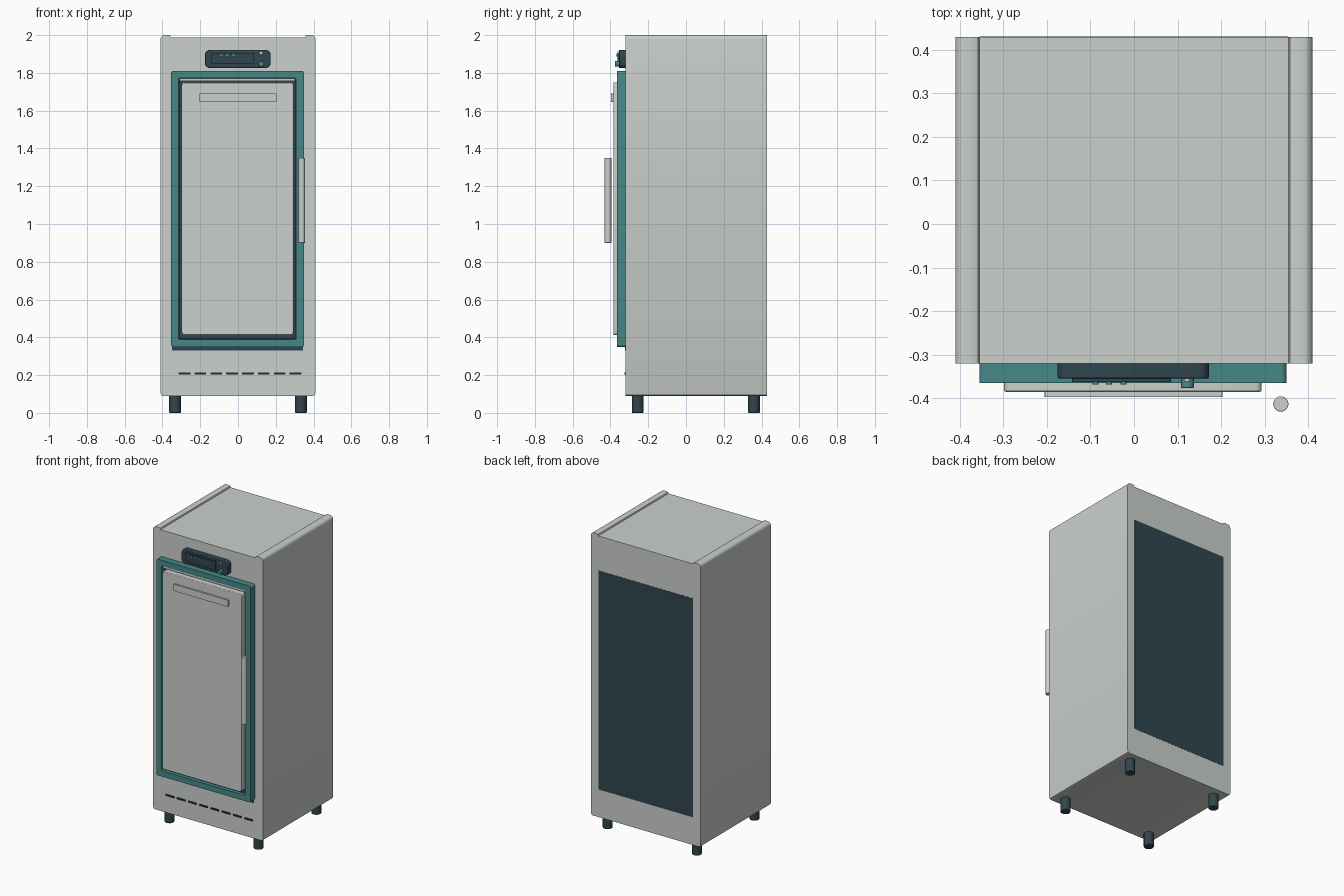
import bpy, bmesh, math

if "Cube" in bpy.data.objects:
    bpy.data.objects.remove(bpy.data.objects["Cube"])


def material(name, rgb):
    m = bpy.data.materials.new(name)
    m.diffuse_color = (*rgb, 1)
    m.use_nodes = True
    m.node_tree.nodes["Principled BSDF"].inputs["Base Color"].default_value = m.diffuse_color
    return m


STEEL = material("light_grey", (0.60, 0.635, 0.61))
TEAL = material("teal", (0.062, 0.245, 0.25))
DARK = material("dark_slate", (0.030, 0.060, 0.078))
BLACK = material("deep_slate", (0.014, 0.026, 0.034))


def finish(bm, name, mat, bevel=0.0):
    bmesh.ops.recalc_face_normals(bm, faces=bm.faces[:])
    me = bpy.data.meshes.new(name)
    bm.to_mesh(me)
    bm.free()
    ob = bpy.data.objects.new(name, me)
    bpy.context.collection.objects.link(ob)
    me.materials.append(mat)
    if bevel:
        mod = ob.modifiers.new("edge_round", 'BEVEL')
        mod.width, mod.segments, mod.limit_method = bevel, 2, 'ANGLE'
        mod.angle_limit = math.radians(50)
    bpy.ops.object.select_all(action='DESELECT')
    ob.select_set(True)
    bpy.context.view_layer.objects.active = ob
    bpy.ops.object.shade_smooth_by_angle(angle=math.radians(35))
    return ob


def rounded_rect(x0, x1, z0, z1, r, n=5):
    """Outline in the xz plane with round corners."""
    pts = []
    for cx, cz, start in ((x1 - r, z1 - r, 0), (x0 + r, z1 - r, 90),
                          (x0 + r, z0 + r, 180), (x1 - r, z0 + r, 270)):
        for i in range(n + 1):
            a = math.radians(start + 90 * i / n)
            pts.append((cx + r * math.cos(a), cz + r * math.sin(a)))
    return pts


def extrude_y(name, pts, y0, y1, mat, bevel=0.0, hole=None):
    """Prism along y from an xz outline, optionally with a matching hole."""
    bm = bmesh.new()

    def ring(outline, y):
        return [bm.verts.new((x, y, z)) for x, z in outline]

    def bridge(a, b):
        for i in range(len(a)):
            j = (i + 1) % len(a)
            bm.faces.new((a[i], a[j], b[j], b[i]))

    f, b = ring(pts, y0), ring(pts, y1)
    bridge(f, b)
    if hole:
        hf, hb = ring(hole, y0), ring(hole, y1)
        bridge(hf, hb)
        bridge(f, hf)
        bridge(b, hb)
    else:
        bm.faces.new(f)
        bm.faces.new(b)
    return finish(bm, name, mat, bevel)


def plate(name, x0, x1, z0, z1, y0, y1, mat, r=0.002, bevel=0.0, n=4):
    return extrude_y(name, rounded_rect(x0, x1, z0, z1, r, n), y0, y1, mat, bevel)


def cylinder(name, loc, r, depth, mat, axis='Z', bevel=0.0, seg=24):
    bm = bmesh.new()
    bmesh.ops.create_cone(bm, cap_ends=True, segments=seg, radius1=r, radius2=r, depth=depth)
    ob = finish(bm, name, mat, bevel)
    ob.location = loc
    if axis == 'Y':
        ob.rotation_euler.x = math.pi / 2
    return ob


# Cabinet: rounded corners, top sunk slightly between two side rails
right = [(0.395, 0.09), (0.406, 0.094), (0.41, 0.105)]
right += [(0.388 + 0.022 * math.cos(a), 1.978 + 0.022 * math.sin(a))
          for a in (math.radians(15 * i) for i in range(7))]
right += [(0.364, 2.0), (0.358, 1.997), (0.355, 1.988)]
outline = right + [(-x, z) for x, z in reversed(right)]
extrude_y("cabinet", outline, -0.32, 0.429, STEEL)

# Back panel
plate("back_panel", -0.354, 0.354, 0.277, 1.755, 0.425, 0.43, DARK)

# Door: dark recess, teal frame, inner trim and front panel
plate("door_recess", -0.35, 0.345, 0.33, 1.80, -0.324, -0.31, DARK)
extrude_y("door_frame", rounded_rect(-0.355, 0.35, 0.35, 1.81, 0.012), -0.365, -0.32, TEAL,
          hole=rounded_rect(-0.315, 0.307, 0.388, 1.772, 0.008))
plate("door_gasket", -0.313, 0.305, 0.39, 1.77, -0.345, -0.322, DARK)
plate("top_trim", -0.310, 0.303, 1.757, 1.769, -0.36, -0.34, STEEL)
plate("door_panel", -0.298, 0.293, 0.412, 1.75, -0.385, -0.34, STEEL, 0.015, 0.004)
plate("door_label_plate", -0.205, 0.203, 1.645, 1.69, -0.397, -0.384, STEEL)

# Handle
cylinder("handle", (0.337, -0.413, 1.125), 0.0175, 0.45, STEEL, bevel=0.002)

# Control box with display, buttons, knob and lamp
plate("control_box", -0.175, 0.172, 1.826, 1.921, -0.355, -0.315, DARK, 0.025, 0.004)
plate("display", -0.142, 0.085, 1.848, 1.906, -0.363, -0.35, DARK, 0.004)
for x in (-0.088, -0.057, -0.024):
    cylinder("button", (x, -0.362, 1.895), 0.007, 0.012, TEAL, 'Y', seg=16)
cylinder("knob", (0.123, -0.363, 1.848), 0.015, 0.026, TEAL, 'Y', 0.002)
cylinder("lamp", (0.122, -0.357, 1.906), 0.007, 0.01, STEEL, 'Y', seg=16)

# Vent slits
for i in range(8):
    x = -0.283 + 0.0839 * i
    plate("vent_slit", x - 0.031, x + 0.031, 0.204, 0.215, -0.326, -0.318, BLACK)

# Feet
for x in (-0.333, 0.333):
    for y in (-0.256, 0.36):
        cylinder("foot", (x, y, 0.048), 0.031, 0.096, DARK, bevel=0.004)
